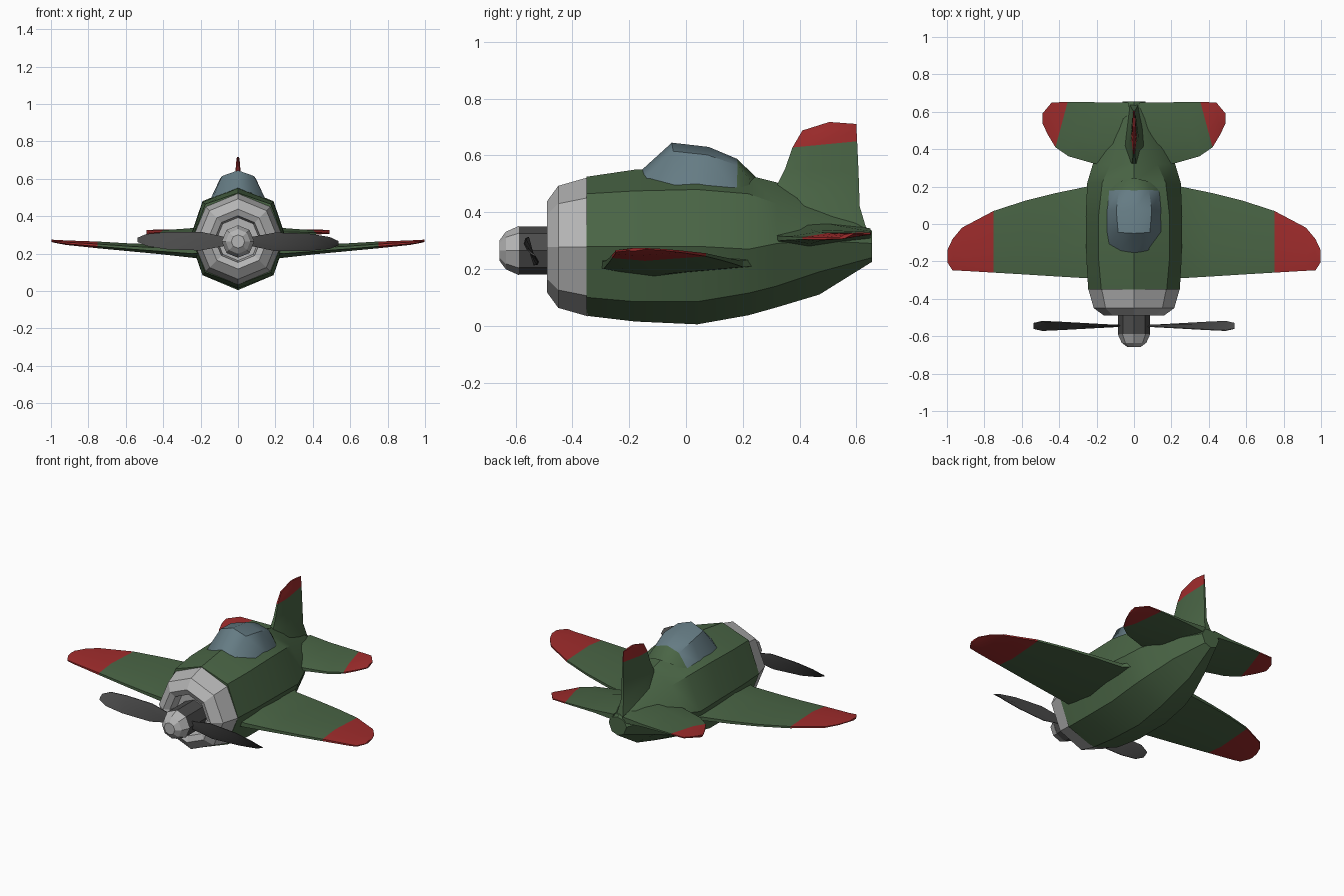
import bpy, bmesh, math
from mathutils import Vector

if "Cube" in bpy.data.objects:
    bpy.data.objects.remove(bpy.data.objects["Cube"])


def material(name, rgb):
    m = bpy.data.materials.new(name)
    m.diffuse_color = (*rgb, 1)
    m.use_nodes = True
    m.node_tree.nodes["Principled BSDF"].inputs["Base Color"].default_value = m.diffuse_color
    return m


GREEN = material("olive_green", (0.068, 0.13, 0.06))
RED = material("tip_red", (0.35, 0.025, 0.025))
SILVER = material("silver_grey", (0.46, 0.46, 0.46))
DARK = material("dark_grey", (0.07, 0.07, 0.07))
GLASS = material("canopy_blue", (0.13, 0.2, 0.23))


def loft(name, rings, mats, rule=lambda row: 0, angle=30, mirror=False, closed=True):
    """Skin a list of equal-length rings; rule(row) picks the material."""
    bm = bmesh.new()
    vs = [[bm.verts.new(p) for p in r] for r in rings]
    n = len(rings[0])
    for i in range(len(vs) - 1):
        for j in range(n if closed else n - 1):
            k = (j + 1) % n
            f = bm.faces.new((vs[i][j], vs[i][k], vs[i + 1][k], vs[i + 1][j]))
            f.material_index = rule(i)
    if closed:
        bm.faces.new(vs[0]).material_index = rule(0)
        bm.faces.new(vs[-1]).material_index = rule(len(vs) - 2)
    bmesh.ops.recalc_face_normals(bm, faces=bm.faces)
    if not closed and sum(f.normal.z for f in bm.faces) < 0:
        bmesh.ops.reverse_faces(bm, faces=bm.faces)
    me = bpy.data.meshes.new(name)
    bm.to_mesh(me)
    bm.free()
    for m in mats:
        me.materials.append(m)
    for p in me.polygons:
        p.use_smooth = True
    me.set_sharp_from_angle(angle=math.radians(angle))
    ob = bpy.data.objects.new(name, me)
    bpy.context.collection.objects.link(ob)
    if mirror:
        mod = ob.modifiers.new("mirror", 'MIRROR')
        mod.use_mirror_merge = False
    return ob


def foil(le, te, t, axis):
    """Thin aerofoil ring between leading and trailing edge points."""
    le, te, a = Vector(le), Vector(te), Vector(axis)
    mid = le.lerp(te, 0.35)
    return [le + a * t * .35, mid + a * t, te + a * t * .3,
            te - a * t * .3, mid - a * t, le - a * t * .35]


def lathe(y_r, zc, n=8):
    """Rings of an n-sided turned shape around the y axis."""
    return [[(r * math.sin(2 * math.pi * k / n), y, zc + r * math.cos(2 * math.pi * k / n))
             for k in range(n)] for y, r in y_r]


# Fuselage: y, top, upper x/z, middle x/z, lower x/z, bottom
body = [(-.35, .525, .175, .465, .245, .28, .175, .10, .035),
        (-.18, .55, .19, .475, .255, .28, .19, .085, .015),
        (.04, .56, .19, .48, .258, .28, .19, .085, .005),
        (.22, .53, .17, .465, .25, .27, .18, .115, .037),
        (.32, .505, .125, .43, .22, .29, .16, .14, .065),
        (.47, .44, .075, .38, .15, .30, .115, .19, .11),
        (.655, .335, .04, .325, .06, .29, .04, .24, .225)]
loft("fuselage", [[(0, y, t), (xu, y, zu), (xm, y, zm), (xl, y, zl), (0, y, b),
                   (-xl, y, zl), (-xm, y, zm), (-xu, y, zu)]
                  for y, t, xu, zu, xm, zm, xl, zl, b in body], [GREEN], angle=20)

# Canopy with green fairing behind it: centre, shoulder, base on each side
canopy = [((0, -.158, .547), (.07, -.142, .525), (.14, -.115, .485)),
          ((0, -.05, .645), (.085, -.045, .615), (.152, -.04, .482)),
          ((0, .08, .63), (.095, .075, .602), (.152, .07, .48)),
          ((0, .18, .588), (.08, .182, .565), (.142, .178, .47)),
          ((0, .245, .525), (.07, .23, .51), (.135, .2, .46))]
loft("canopy", [[(-x, y, z) for x, y, z in (b, s)] + [c, s, b] for c, s, b in canopy],
     [GLASS, GREEN], rule=lambda i: int(i == 3), angle=40, closed=False)

# Wings: x, leading y, trailing y, z, half thickness; red outboard
wing = [(.15, -.31, .30, .225, .06), (.25, -.29, .20, .213, .036),
        (.42, -.28, .165, .222, .026), (.58, -.27, .125, .232, .021),
        (.75, -.26, .07, .245, .018), (.92, -.25, -.02, .257, .012),
        (.97, -.248, -.08, .263, .009), (.998, -.205, -.14, .267, .006)]
loft("wings", [foil((x, a, z), (x, b, z + .005), t, (0, 0, 1)) for x, a, b, z, t in wing],
     [GREEN, RED], rule=lambda i: int(i >= 4), mirror=True)

# Tailplane: leading x/y, trailing x/y, half thickness
tail = [(.03, .29, .03, .65, .06), (.22, .325, .16, .65, .026),
        (.35, .362, .27, .652, .017), (.42, .41, .355, .652, .012),
        (.462, .48, .44, .65, .01), (.49, .54, .49, .59, .007)]
loft("tailplane", [foil((a, b, .308), (c, d, .325), t, (0, 0, 1)) for a, b, c, d, t in tail],
     [GREEN, RED], rule=lambda i: int(i >= 3), mirror=True)

# Fin: leading y/z, trailing y/z, half thickness
fin = [(.27, .36, .645, .31, .085), (.325, .505, .612, .42, .03),
       (.35, .555, .608, .54, .02), (.375, .628, .603, .65, .014),
       (.41, .688, .601, .69, .01), (.505, .718, .6, .711, .006)]
loft("fin", [foil((0, a, b), (0, c, d), t, (1, 0, 0)) for a, b, c, d, t in fin],
     [GREEN, RED], rule=lambda i: int(i >= 3))

# Engine cowl with a recessed front
loft("engine_cowl", lathe([(-.345, .245), (-.45, .215), (-.49, .16), (-.475, .125),
                           (-.42, .115)], .278), [SILVER], angle=15)

# Propeller hub and spinner
loft("propeller_hub", lathe([(-.41, .085), (-.59, .085)], .265), [DARK], angle=15)
loft("spinner", lathe([(-.588, .087), (-.635, .066), (-.657, .036)], .265), [SILVER], angle=15)

# Propeller blades: x, lower z, upper z (from hub centre), pitch
blade = [(.05, -.02, .02, .002), (.2, -.052, .048, .01), (.38, -.05, .042, .02),
         (.49, -.04, .024, .025), (.538, -.02, .002, .014)]
for s, side in ((1, "right"), (-1, "left")):
    loft("propeller_blade_" + side,
         [foil((s * x, -.545 + s * p, .265 + s * a) if s > 0 else (-x, -.545 + p, .265 - a),
               (s * x, -.545 - p, .265 + s * b), .006, (0, 1, 0)) for x, a, b, p in blade],
         [DARK])
